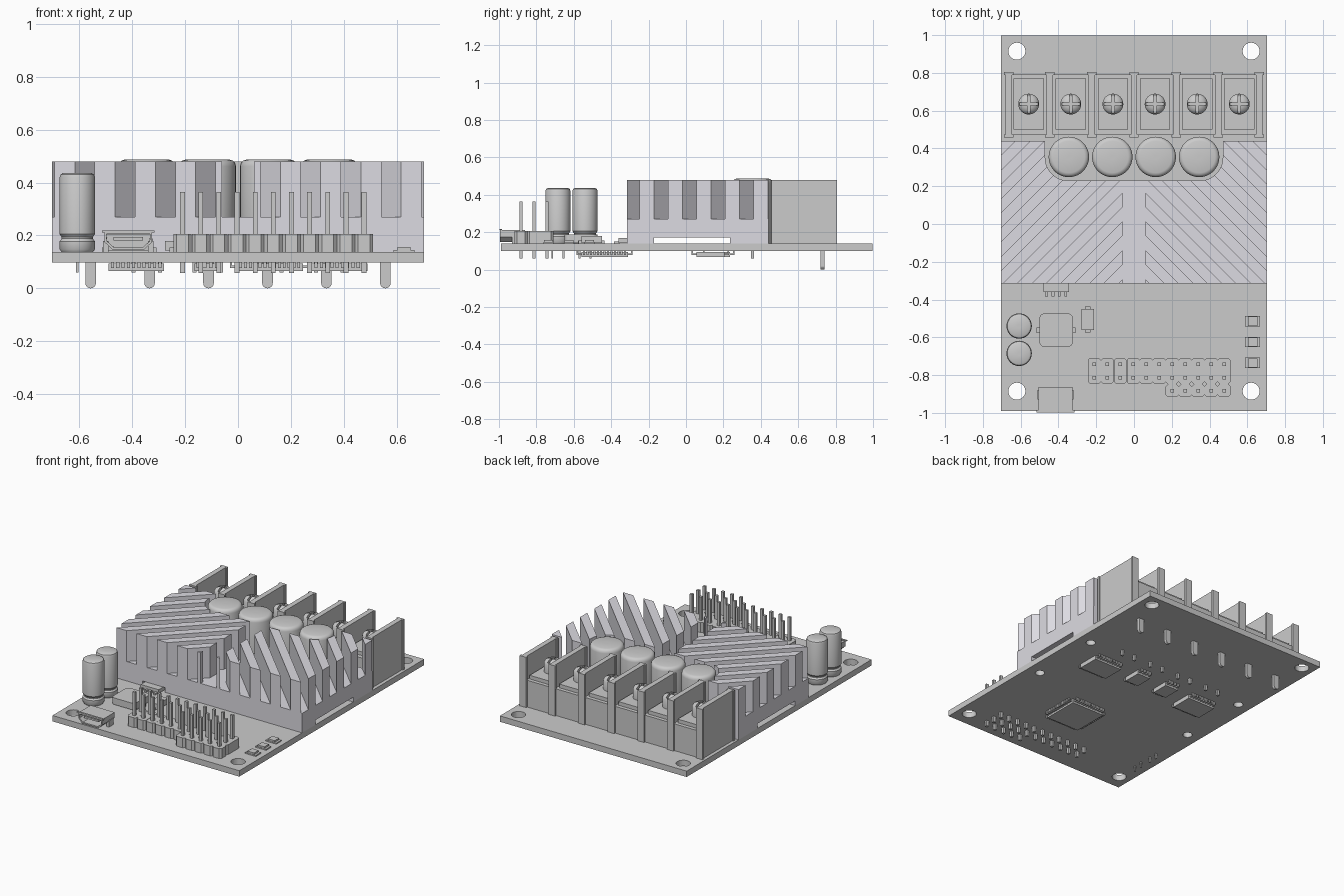
import bpy, bmesh, math
from mathutils import Vector

if "Cube" in bpy.data.objects:
    bpy.data.objects.remove(bpy.data.objects["Cube"])

TOP, BOT = 0.138, 0.098          # board faces


def box(bm, x0, x1, y0, y1, z0, z1):
    prism(bm, [(x0, y0), (x1, y0), (x1, y1), (x0, y1)], z0, z1)


def prism(bm, pts, a, b, axis='z'):
    put = (lambda u, w, t: (u, w, t)) if axis == 'z' else (lambda u, w, t: (u, t, w))
    lo = [bm.verts.new(put(u, w, a)) for u, w in pts]
    hi = [bm.verts.new(put(u, w, b)) for u, w in pts]
    n = len(pts)
    faces = [bm.faces.new(lo[::-1]), bm.faces.new(hi)]
    faces += [bm.faces.new((lo[i], lo[(i + 1) % n], hi[(i + 1) % n], hi[i])) for i in range(n)]
    return faces


def circle(cx, cy, r, n=32, a0=0.0, a1=2 * math.pi, closed=True):
    m = n if closed else n - 1
    return [(cx + r * math.cos(a0 + (a1 - a0) * i / m), cy + r * math.sin(a0 + (a1 - a0) * i / m)) for i in range(n)]


def lathe(bm, prof, cx, cy, n=40):
    rings = [[bm.verts.new((x, y, z)) for x, y in circle(cx, cy, r, n)] for r, z in prof]
    for p, q in zip(rings, rings[1:]):
        for i in range(n):
            bm.faces.new((p[i], p[(i + 1) % n], q[(i + 1) % n], q[i]))
    bm.faces.new(rings[0][::-1])
    bm.faces.new(rings[-1])


def finish(name, bm, smooth=False, color=None):
    bmesh.ops.recalc_face_normals(bm, faces=bm.faces)
    me = bpy.data.meshes.new(name)
    bm.to_mesh(me)
    bm.free()
    ob = bpy.data.objects.new(name, me)
    bpy.context.collection.objects.link(ob)
    if color:
        mat = bpy.data.materials.get("heatsink_metal") or bpy.data.materials.new("heatsink_metal")
        mat.diffuse_color = color
        mat.use_nodes = True
        mat.node_tree.nodes["Principled BSDF"].inputs["Base Color"].default_value = mat.diffuse_color
        me.materials.append(mat)
    if smooth:
        bpy.ops.object.select_all(action='DESELECT')
        ob.select_set(True)
        bpy.context.view_layer.objects.active = ob
        bpy.ops.object.shade_smooth_by_angle(angle=math.radians(35))
    return ob


def cut(ob, cutter):
    cutter.hide_render = True
    cutter.hide_set(True)
    m = ob.modifiers.new("cut", 'BOOLEAN')
    m.operation, m.object, m.solver = 'DIFFERENCE', cutter, 'EXACT'


# circuit board with corner holes and heatsink screw holes
bm = bmesh.new()
box(bm, -0.703, 0.703, -0.99, 0.997, BOT, TOP)
board = finish("circuit_board", bm)
bm = bmesh.new()
for s in (-1, 1):
    for y, x, r in ((0.915, 0.62, 0.045), (-0.885, 0.62, 0.045), (0.3, 0.61, 0.03), (-0.2, 0.61, 0.03)):
        prism(bm, circle(s * x, y, r), 0.05, 0.2)
cut(board, finish("hole_cutter", bm))

# heatsink base and legs
METAL = (0.72, 0.71, 0.76, 1)


def half(x0):
    arc = circle(0.35, 0.35, 0.12, 10, 0, -math.pi / 2, False)
    return [(x0, -0.315), (0.703, -0.315), (0.703, 0.44), (0.47, 0.44)] + arc + [(x0, 0.23)]


bm = bmesh.new()
right = half(0.0)[1:-1]
prism(bm, right + [(-x, y) for x, y in right[::-1]], 0.17, 0.27)
for x0, x1 in ((-0.703, -0.5), (-0.33, 0.703)):
    box(bm, x0, x1, -0.315, -0.17, TOP, 0.17)
for s in (-1, 1):
    box(bm, *sorted((s * 0.47, s * 0.703)), 0.235, 0.44, TOP, 0.17)
finish("heatsink_base", bm, color=METAL)

# diagonal fins: slice the half outline into 45 degree strips, then mirror
out = bmesh.new()
for k in range(-5, 5):
    s0 = 0.455 + 0.1525 * k
    b = bmesh.new()
    b.faces.new([b.verts.new((x, y, 0.27)) for x, y in half(0.06)])
    for s, sgn in ((s0, -1), (s0 + 0.077, 1)):
        bmesh.ops.bisect_plane(b, geom=b.verts[:] + b.edges[:] + b.faces[:], plane_co=(s, 0, 0),
                               plane_no=Vector((sgn, sgn, 0)).normalized(), clear_outer=True)
    for f in b.faces:
        prism(out, [(v.co.x, v.co.y) for v in f.verts], 0.27, 0.48)
    b.free()
fins = finish("heatsink_fins", out, color=METAL)
fins.modifiers.new("mirror", 'MIRROR').use_mirror_merge = False

# terminal block: base, barriers, plates, screws, solder tabs
P = 0.223
SX = [P * (i - 2.5) for i in range(6)]
bm = bmesh.new()
box(bm, -0.66, 0.66, 0.47, 0.795, TOP, 0.32)
for i in range(7):
    x = P * (i - 3)
    x = max(-0.663, min(0.663, x))
    box(bm, x - 0.017, x + 0.017, 0.465, 0.803, TOP, 0.48)
    for y in (0.458, 0.79):
        box(bm, x - 0.025, x + 0.025, y, y + 0.016, TOP, 0.48)
finish("terminal_block", bm)
bm, bc, bt, bp = (bmesh.new() for _ in range(4))
for x in SX:
    box(bp, x - 0.08, x + 0.08, 0.5, 0.77, 0.32, 0.345)
    lathe(bm, [(0.055, 0.345), (0.055, 0.405), (0.045, 0.42), (0.025, 0.43), (0.005, 0.432)], x, 0.635, 32)
    w, l = 0.007, 0.048
    cross = [(w, w), (w, l), (-w, l), (-w, w), (-l, w), (-l, -w), (-w, -w), (-w, -l), (w, -l), (w, -w), (l, -w), (l, w)]
    prism(bc, [(x + u, 0.635 + v) for u, v in cross], 0.4, 0.5)
    tab = [(x + 0.02, BOT + 0.02)] + [(x + 0.02, 0.02)] + circle(x, 0.02, 0.02, 9, 0, -math.pi, False)[1:] + [(x - 0.02, BOT + 0.02)]
    prism(bt, tab, 0.72, 0.74, 'y')
finish("terminal_plates", bp)
cut(finish("terminal_screws", bm, True), finish("screw_slot_cutter", bc))
finish("terminal_solder_tabs", bt)

# large capacitors in the heatsink notch, and small ones at the front left
bm, bl = bmesh.new(), bmesh.new()
for x in (-0.345, -0.115, 0.115, 0.345):
    lathe(bm, [(0.105, TOP), (0.107, 0.15), (0.107, 0.462), (0.104, 0.474), (0.096, 0.483), (0.084, 0.487),
               (0.01, 0.487)], x, 0.355)
    for d in (-0.05, 0.05):
        box(bl, x + d - 0.008, x + d + 0.008, 0.347, 0.363, 0.06, TOP)
finish("large_capacitors", bm, True)
bm = bmesh.new()
for y in (-0.54, -0.685):
    lathe(bm, [(0.06, TOP), (0.067, 0.148), (0.067, 0.178), (0.059, 0.188), (0.059, 0.194), (0.067, 0.205),
               (0.067, 0.42), (0.063, 0.431), (0.054, 0.436), (0.01, 0.436)], -0.608, y)
    for d in (-0.03, 0.03):
        box(bl, -0.613, -0.603, y + d - 0.005, y + d + 0.005, 0.06, TOP)
finish("small_capacitors", bm, True)
finish("capacitor_leads", bl)

# pin headers: chamfered cell per column, square pins
bm, bp = bmesh.new(), bmesh.new()
G = 0.0687
for i in range(11):
    x = -0.21 + G * i
    rows = [(-0.743, -0.813)] + ([(-0.882, -0.882)] if i >= 6 else [])
    for ya, yb in rows:
        t, b, h, c = ya + 0.0345, yb - 0.0345, G / 2 - (0.001 if i in (1, 2) else 0), 0.012
        prism(bm, [(x - h, b + c), (x - h + c, b), (x + h - c, b), (x + h, b + c), (x + h, t - c),
                   (x + h - c, t), (x - h + c, t), (x - h, t - c)], TOP, 0.205)
        for y in {ya, yb}:
            box(bp, x - 0.009, x + 0.009, y - 0.009, y + 0.009, 0.058, 0.365)
finish("header_bodies", bm)
finish("header_pins", bp)

# usb socket: tapered shell with hollow front and a tongue
bm = bmesh.new()
f = prism(bm, [(-0.475, 0.147), (-0.355, 0.147), (-0.325, 0.175), (-0.325, 0.212), (-0.505, 0.212), (-0.505, 0.175)],
          -0.995, -0.862, 'y')
bmesh.ops.recalc_face_normals(bm, faces=bm.faces)
bmesh.ops.inset_individual(bm, faces=[f[0]], thickness=0.01)
bmesh.ops.inset_individual(bm, faces=[f[0]], thickness=0.0005, depth=-0.09)
box(bm, -0.47, -0.36, -0.985, -0.89, 0.182, 0.194)
box(bm, -0.515, -0.315, -0.998, -0.985, 0.212, 0.218)
for x in (-0.51, -0.34):
    box(bm, x, x + 0.02, -0.93, -0.88, TOP, 0.18)
finish("usb_socket", bm)

# inductor, diode, regulator
bm = bmesh.new()
q = []
for sx, sy, a in ((1, 1, 0), (-1, 1, 90), (-1, -1, 180), (1, -1, 270)):
    q += circle(-0.412 + sx * 0.063, -0.562 + sy * 0.063, 0.025, 6, math.radians(a), math.radians(a + 90), False)
prism(bm, q, TOP + 0.005, 0.188)
box(bm, -0.515, -0.309, -0.577, -0.547, TOP, 0.155)
finish("inductor", bm)
bm = bmesh.new()
box(bm, -0.277, -0.212, -0.56, -0.45, TOP + 0.005, 0.18)
box(bm, -0.26, -0.229, -0.574, -0.436, TOP, 0.155)
finish("diode", bm)
bm = bmesh.new()
box(bm, -0.48, -0.345, -0.36, -0.25, 0.143, 0.168)
for i in range(4):
    x = -0.463 + i * 0.034
    box(bm, x - 0.007, x + 0.007, -0.385, -0.355, TOP, 0.15)
finish("regulator", bm)

# indicator lights at the right edge
bm = bmesh.new()
for y in (-0.515, -0.625, -0.735):
    box(bm, 0.588, 0.668, y - 0.027, y + 0.027, TOP, 0.146)
    box(bm, 0.603, 0.653, y - 0.024, y + 0.024, 0.146, 0.157)
finish("indicator_lights", bm)


# chips on the underside, leads on two or four sides
def chip(name, cx, cy, w, h, n, four=False):
    bm = bmesh.new()
    L = 0.025
    bx = w / 2 - (L if four else 0)
    by = h / 2 - L
    box(bm, cx - bx, cx + bx, cy - by, cy + by, 0.066, 0.094)
    for i in range(n):
        t = ((i + 0.5) / n - 0.5) * 1.9
        d = 0.28 * 2 * bx / n
        for s in (-1, 1):
            x, y0, y1 = cx + t * bx, cy + s * by, cy + s * h / 2
            box(bm, x - d, x + d, min(y0, y1), max(y0, y1), 0.078, 0.086)
            ye = y1 - s * 0.008
            box(bm, x - d, x + d, min(y1, ye), max(y1, ye), 0.078, BOT)
            if four:
                y, x0, x1 = cy + t * by, cx + s * bx, cx + s * w / 2
                box(bm, min(x0, x1), max(x0, x1), y - d, y + d, 0.078, 0.086)
                xe = x1 - s * 0.008
                box(bm, min(x1, xe), max(x1, xe), y - d, y + d, 0.078, BOT)
    finish(name, bm)


chip("controller_chip", 0.12, -0.435, 0.3, 0.3, 13, True)
for s, side in ((-1, "left"), (1, "right")):
    chip(side + "_driver_chip", s * 0.385, 0.13, 0.21, 0.2, 10)
    chip(side + "_sensor_chip", s * 0.115, 0.175, 0.1, 0.17, 4)
